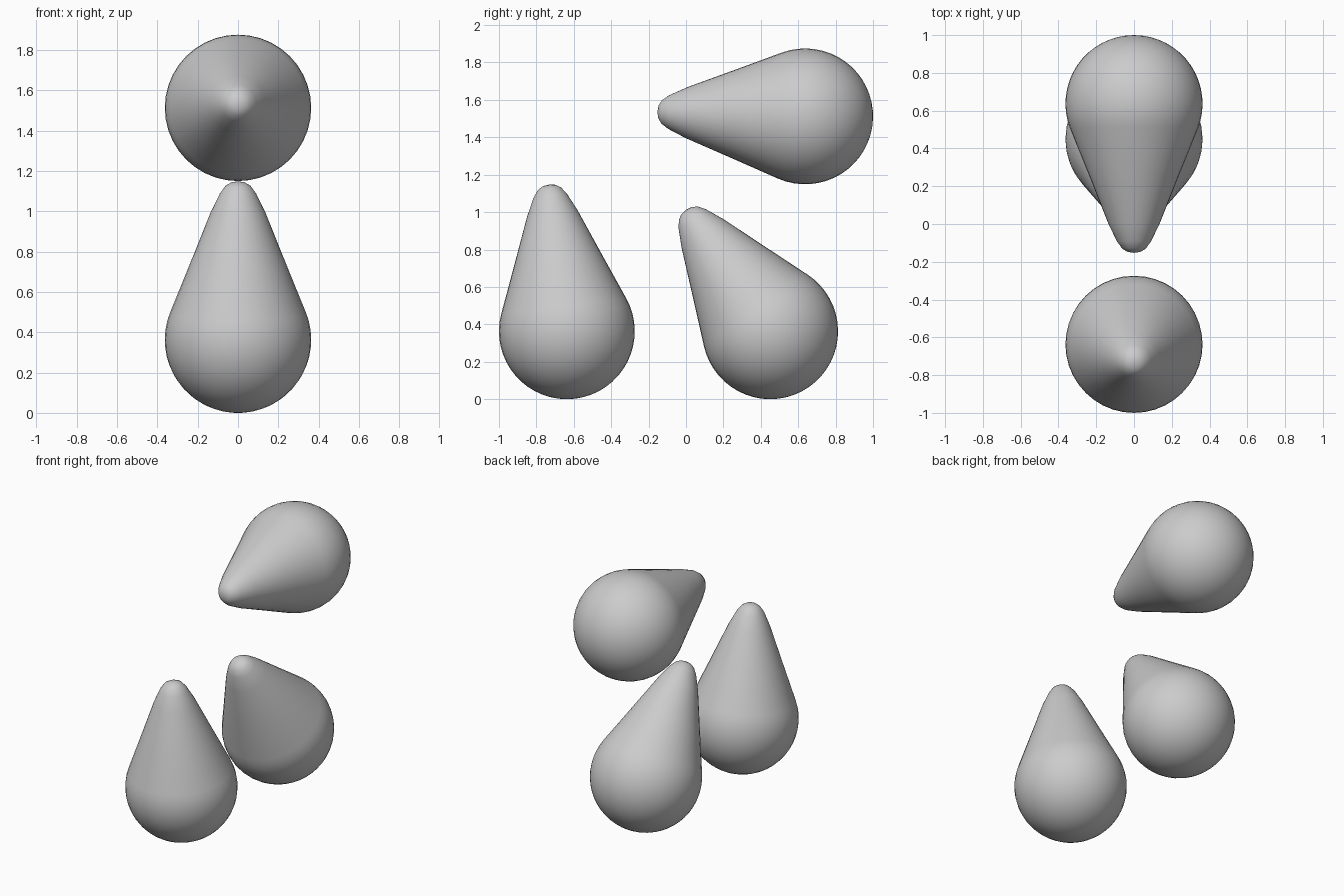
import bpy
import bmesh
from math import sin, cos, radians, pi
from mathutils import Matrix

RADIUS = 0.363
SEGMENTS = 40

default = bpy.data.objects.get("Cube")
if default:
    bpy.data.objects.remove(default, do_unlink=True)

grey = bpy.data.materials.new("plain grey")
grey.use_nodes = True
colour = (0.6, 0.6, 0.6, 1.0)
grey.diffuse_color = colour
grey.node_tree.nodes["Principled BSDF"].inputs["Base Color"].default_value = colour


def drop_profile():
    """Round bulb running tangentially into a cone with a blunt tip: (radius, height)."""
    steps = 16
    start, end = -pi / 2, radians(22)
    points = []
    for i in range(steps + 1):
        a = start + (end - start) * i / steps
        points.append((RADIUS * cos(a), RADIUS * sin(a)))
    points[0] = (0, -RADIUS)
    points += [(0.236, 0.385), (0.136, 0.635), (0.09, 0.73),
               (0.062, 0.768), (0.034, 0.785), (0, 0.79)]
    return points


def add_drop(name, y, z, tilt):
    """Spin the profile about z, then lean the tip towards the front."""
    bm = bmesh.new()
    verts = [bm.verts.new((r, 0, h)) for r, h in drop_profile()]
    edges = [bm.edges.new(pair) for pair in zip(verts, verts[1:])]
    bmesh.ops.spin(bm, geom=verts + edges, cent=(0, 0, 0), axis=(0, 0, 1),
                   angle=2 * pi, steps=SEGMENTS)
    bmesh.ops.remove_doubles(bm, verts=bm.verts, dist=0.0005)
    bmesh.ops.recalc_face_normals(bm, faces=bm.faces)
    for face in bm.faces:
        face.smooth = True
    bm.transform(Matrix.Rotation(radians(tilt), 4, "X"))
    mesh = bpy.data.meshes.new(name)
    bm.to_mesh(mesh)
    bm.free()
    mesh.materials.append(grey)
    obj = bpy.data.objects.new(name, mesh)
    obj.location = (0, y, z)
    bpy.context.collection.objects.link(obj)


# Three identical drops: nearly upright, leaning, and lying flat above
add_drop("front_drop", -0.637, RADIUS, 7)
add_drop("back_drop", 0.45, RADIUS, 34.7)
add_drop("upper_drop", 0.637, 1.512, 88.2)
